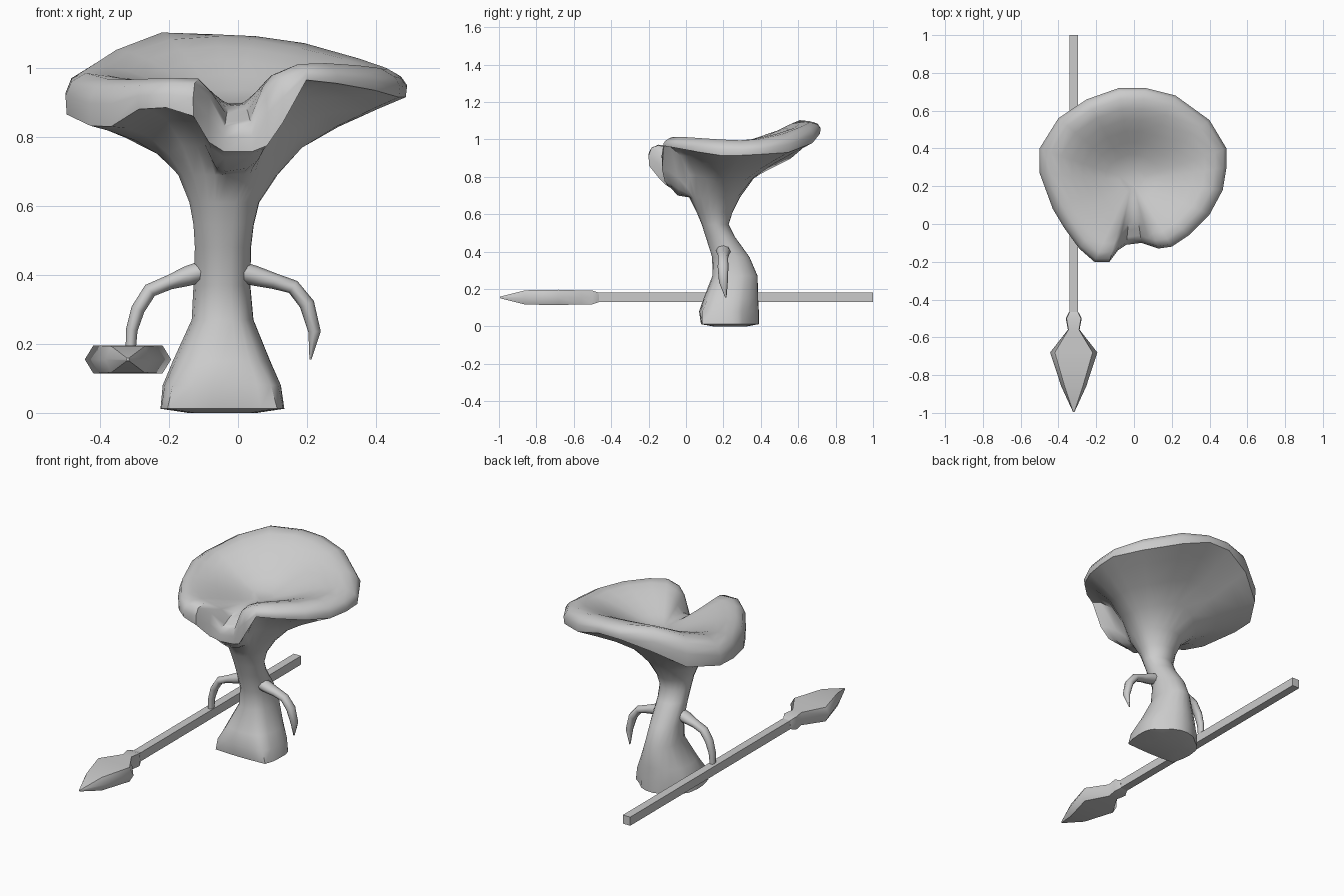
import bpy, bmesh, math

cube = bpy.data.objects.get("Cube")
if cube:
    bpy.data.objects.remove(cube, do_unlink=True)

GREY = (0.6, 0.6, 0.6, 1.0)
mat = bpy.data.materials.new("pale_grey")
mat.use_nodes = True
mat.diffuse_color = GREY
mat.node_tree.nodes["Principled BSDF"].inputs["Base Color"].default_value = GREY


def loft(name, rings, smooth):
    """Skin a list of equal-length closed rings and close both ends."""
    bm = bmesh.new()
    loops = [[bm.verts.new(p) for p in ring] for ring in rings]
    n = len(rings[0])
    for a, b in zip(loops, loops[1:]):
        for i in range(n):
            j = (i + 1) % n
            bm.faces.new((a[i], a[j], b[j], b[i]))
    bm.faces.new(loops[0][::-1])
    bm.faces.new(loops[-1])
    bmesh.ops.recalc_face_normals(bm, faces=bm.faces)
    mesh = bpy.data.meshes.new(name)
    bm.to_mesh(mesh)
    bm.free()
    ob = bpy.data.objects.new(name, mesh)
    bpy.context.collection.objects.link(ob)
    mesh.materials.append(mat)
    bpy.ops.object.select_all(action='DESELECT')
    ob.select_set(True)
    bpy.context.view_layer.objects.active = ob
    bpy.ops.object.shade_smooth_by_angle(angle=math.radians(smooth))


def mix(a, b, t):
    return a + (b - a) * t


def ease(t):
    t = min(max(t, 0), 1)
    return t * t * (3 - 2 * t)


# Cap rim: x, y, lower lip height, upper lip height
RIM = [
    (.49, .40, .92, .97), (.40, .55, .93, 1.0), (.22, .68, .98, 1.05),
    (.06, .72, 1.03, 1.075), (-.08, .72, 1.03, 1.08), (-.25, .66, .98, 1.08),
    (-.40, .56, .895, 1.025), (-.50, .40, .87, .965), (-.50, .27, .865, .955),
    (-.43, .08, .832, .94), (-.37, -.02, .83, .94), (-.29, -.13, .88, .945),
    (-.21, -.20, .885, .95), (-.13, -.20, .86, .95), (-.085, -.14, .785, .91),
    (-.04, -.11, .757, .825), (.04, -.10, .757, .835), (.085, -.115, .775, .93),
    (.13, -.13, .84, .965), (.20, -.12, .965, .99), (.29, -.06, .955, .99),
    (.40, .05, .935, .98), (.47, .18, .915, .97), (.49, .30, .915, .965),
]
# Stalk rings: centre x, centre y, radius x, radius y, height, squareness front, back
STALK = [
    (-.045, .235, .10, .09, .0, .5, 0), (-.045, .235, .18, .155, .012, .85, -.4),
    (-.047, .23, .172, .16, .08, .65, -.2), (-.048, .24, .142, .146, .15, .4, -.1),
    (-.045, .262, .090, .121, .27, .2, 0), (-.047, .24, .083, .100, .37, 0, 0),
    (-.044, .183, .082, .078, .48, 0, 0), (-.042, .156, .088, .072, .545, 0, 0),
    (-.04, .153, .102, .096, .61, 0, 0), (-.03, .153, .145, .136, .69, 0, 0),
]


def stalk_ring(cx, cy, rx, ry, z, front, back):
    ring = []
    for x, y, *_ in RIM:
        a = math.atan2(y - .14, x + .04)
        c, s = math.cos(a), math.sin(a)
        k = max(abs(c), abs(s)) ** -(front if s < 0 else back)
        ring.append((cx + rx * c * k, cy + ry * s * k, z))
    return ring


rings = [stalk_ring(*row) for row in STALK]

# Flared underside, hollow below the front lobes, with a sagging fold below the notch
neck = rings[-1]
for t, s, hollow, sag in ((.2, .35, .45, .9), (.48, .62, .84, .85),
                          (.78, .85, .99, .25), (.99, 1, 1, 0)):
    ring = []
    for n, r in zip(neck, RIM):
        front = ease((.2 - r[1]) / .3)
        fold = math.exp(-((r[0] + .02) / .12) ** 2) * front
        ring.append((mix(n[0], r[0], t), mix(n[1], r[1], t),
                     mix(n[2], r[2], mix(s, hollow, front) * (1 - sag * fold))))
    rings.append(ring)

# Rounded lip
CX, CY, CZ = -.01, .23, .89
rings.append([(x, y, mix(zl, zh, .6)) for x, y, zl, zh in RIM])
rings.append([(mix(CX, x, .965), mix(CY, y, .965), zh + .005) for x, y, zl, zh in RIM])

# Dished top: broad raised margin, evened out step by step into a central hollow
heights = [zh + .015 + .03 * abs(x) for x, y, zl, zh in RIM]
for t in (.88, .77, .65, .53, .41, .28, .13):
    rings.append([(mix(CX, r[0], t), mix(CY, r[1], t), mix(CZ, h, ease(t / .86)))
                  for r, h in zip(RIM, heights)])
    heights = [(heights[i - 1] + 2 * h + heights[(i + 1) % len(RIM)]) / 4
               for i, h in enumerate(heights)]
loft("mushroom_body", rings, 52)


# Arms: x, y, z, radius along each bent path
def arm(name, path):
    tubes = []
    for i, (x, y, z, r) in enumerate(path):
        p, q = path[max(i - 1, 0)], path[min(i + 1, len(path) - 1)]
        dx, dz = q[0] - p[0], q[2] - p[2]
        length = math.hypot(dx, dz)
        nx, nz = -dz / length, dx / length
        tubes.append([(x + nx * r * math.cos(a), y + 1.3 * r * math.sin(a), z + nz * r * math.cos(a))
                      for a in (k * math.tau / 8 for k in range(8))])
    loft(name, tubes, 60)


arm("left_arm", [(.00, .20, .412, .030), (.05, .20, .397, .029), (.105, .20, .382, .023),
                 (.16, .198, .365, .021), (.20, .198, .315, .022), (.222, .20, .235, .018),
                 (.21, .213, .155, .003)])
arm("right_arm", [(-.10, .20, .412, .030), (-.145, .20, .397, .029), (-.20, .20, .378, .021),
                  (-.255, .20, .355, .021), (-.29, .20, .30, .020), (-.308, .20, .24, .017),
                  (-.312, .20, .165, .014)])

# Spear shaft
SX, SZ = -.319, .155
loft("spear_shaft", [[(SX + .0235 * i, y, SZ + .025 * j)
                      for i, j in ((1, 1), (-1, 1), (-1, -1), (1, -1))] for y in (-.47, 1)], 30)

# Spear head: y, half width at the edge, half width of the flat, half height
HEAD = [(-.465, .024, .022, .025), (-.50, .042, .038, .037), (-.56, .031, .028, .037),
        (-.68, .125, .100, .041), (-.86, .066, .048, .038), (-.995, .004, .003, .004)]
loft("spear_head", [[(SX + w, y, SZ), (SX + f, y, SZ + h), (SX - f, y, SZ + h),
                     (SX - w, y, SZ), (SX - f, y, SZ - h), (SX + f, y, SZ - h)]
                    for y, w, f, h in HEAD], 60)
